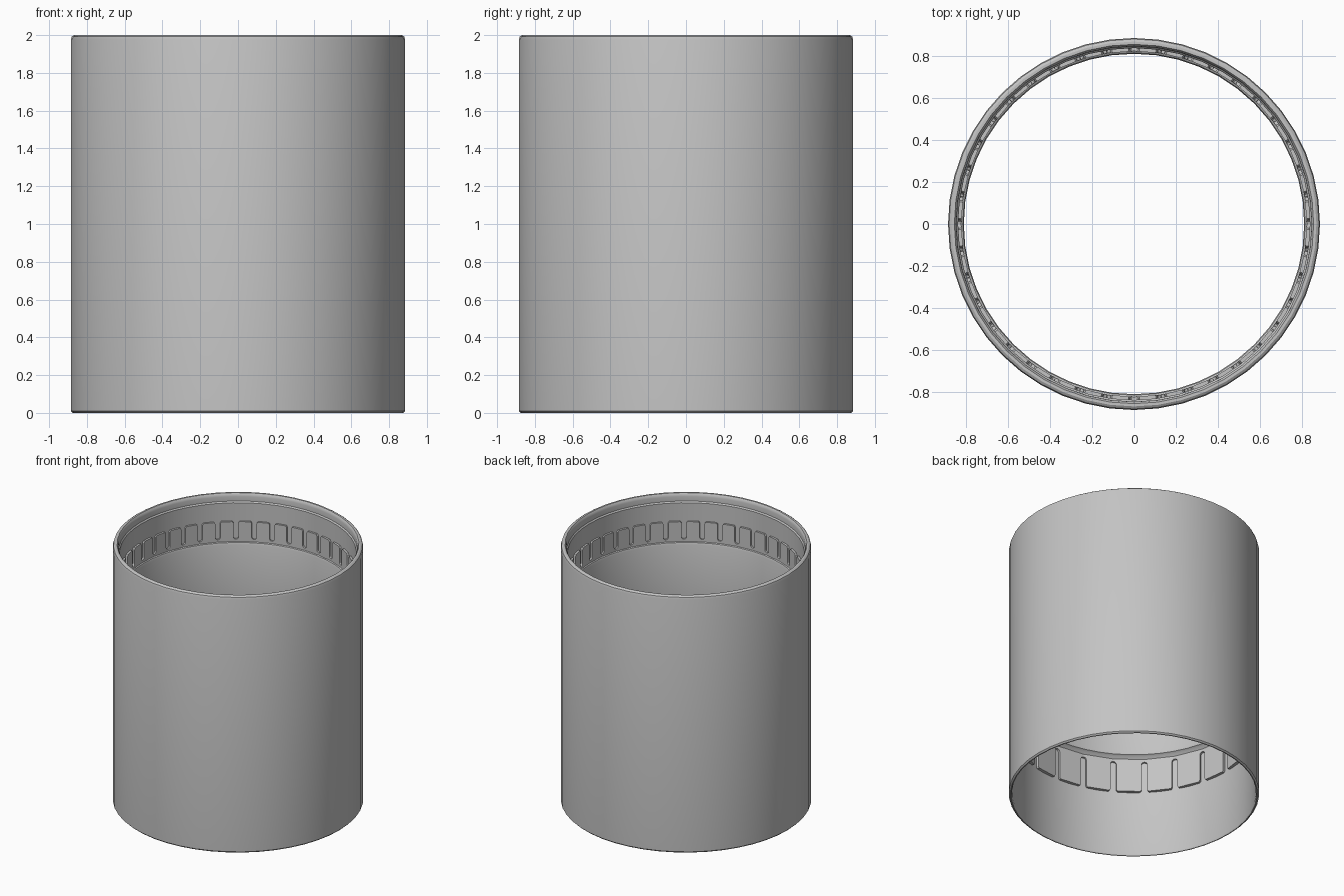
import bpy, bmesh, math
from mathutils import Matrix, Vector

cube = bpy.data.objects.get("Cube")
if cube:
    bpy.data.objects.remove(cube, do_unlink=True)

SEGMENTS = 48

# Single grey plastic
grey = bpy.data.materials.new("grey_plastic")
colour = (0.55, 0.55, 0.55, 1)
grey.diffuse_color = colour
grey.use_nodes = True
grey.node_tree.nodes["Principled BSDF"].inputs["Base Color"].default_value = colour


def finish(bm, name):
    bmesh.ops.recalc_face_normals(bm, faces=bm.faces)
    mesh = bpy.data.meshes.new(name)
    bm.to_mesh(mesh)
    bm.free()
    mesh.materials.append(grey)
    obj = bpy.data.objects.new(name, mesh)
    bpy.context.collection.objects.link(obj)
    bpy.ops.object.select_all(action="DESELECT")
    obj.select_set(True)
    bpy.context.view_layer.objects.active = obj
    bpy.ops.object.shade_smooth_by_angle(angle=math.radians(30))


def lathe(name, profile):
    """Revolve a closed (radius, height) outline around z."""
    bm = bmesh.new()
    verts = [bm.verts.new((r, 0, z)) for r, z in profile]
    edges = [bm.edges.new(pair) for pair in zip(verts, verts[1:] + verts[:1])]
    bmesh.ops.spin(bm, geom=verts + edges, cent=(0, 0, 0), axis=(0, 0, 1),
                   angle=math.tau, steps=SEGMENTS, use_merge=True)
    bmesh.ops.remove_doubles(bm, verts=bm.verts, dist=1e-5)
    finish(bm, name)


def pad_ring(name, count, radius, depth, z_open, z_root, slot):
    """Ring of raised pads; the slots between them arch over at z_root."""
    pitch = radius * math.tan(math.pi / count)
    w = pitch - slot / 2
    s = 1 if z_root > z_open else -1
    half = [(w - 0.008, z_open), (w, z_open + s * 0.012)]
    for i in range(4):
        a = i * math.pi / 6
        half.append((pitch - slot / 2 * math.cos(a),
                     z_root - s * slot * (1 - math.sin(a) / 2)))
    half.append((pitch, z_root))
    outline = half + [(-t, z) for t, z in reversed(half)]
    bm = bmesh.new()
    for k in range(count):
        turn = Matrix.Rotation(math.tau * (k + 0.5) / count, 3, "Z")
        front, back = (
            [bm.verts.new(turn @ Vector((r, t, z))) for t, z in outline]
            for r in (radius, radius + depth))
        bm.faces.new(front)
        bm.faces.new(back)
        for i in range(len(outline)):
            j = (i + 1) % len(outline)
            bm.faces.new((front[i], front[j], back[j], back[i]))
    finish(bm, name)


# Sleeve: outer wall, rounded top lip, upper socket, central bore, lower socket
lathe("sleeve", [
    (0.875, 0), (0.885, 0.01),
    (0.885, 1.975), (0.88, 1.992), (0.868, 2),
    (0.855, 2), (0.848, 1.99), (0.845, 1.975),
    (0.845, 1.94), (0.837, 1.93),
    (0.837, 1.645), (0.825, 1.635), (0.815, 1.63), (0.81, 1.615),
    (0.81, 0.81), (0.815, 0.795), (0.832, 0.785),
    (0.86, 0.75), (0.862, 0.015), (0.868, 0),
])

# Grip pads inside each socket
pad_ring("upper_grip_pads", 40, 0.82, 0.025, 1.79, 1.635, 0.035)
pad_ring("lower_grip_pads", 24, 0.836, 0.028, 0.51, 0.77, 0.042)
